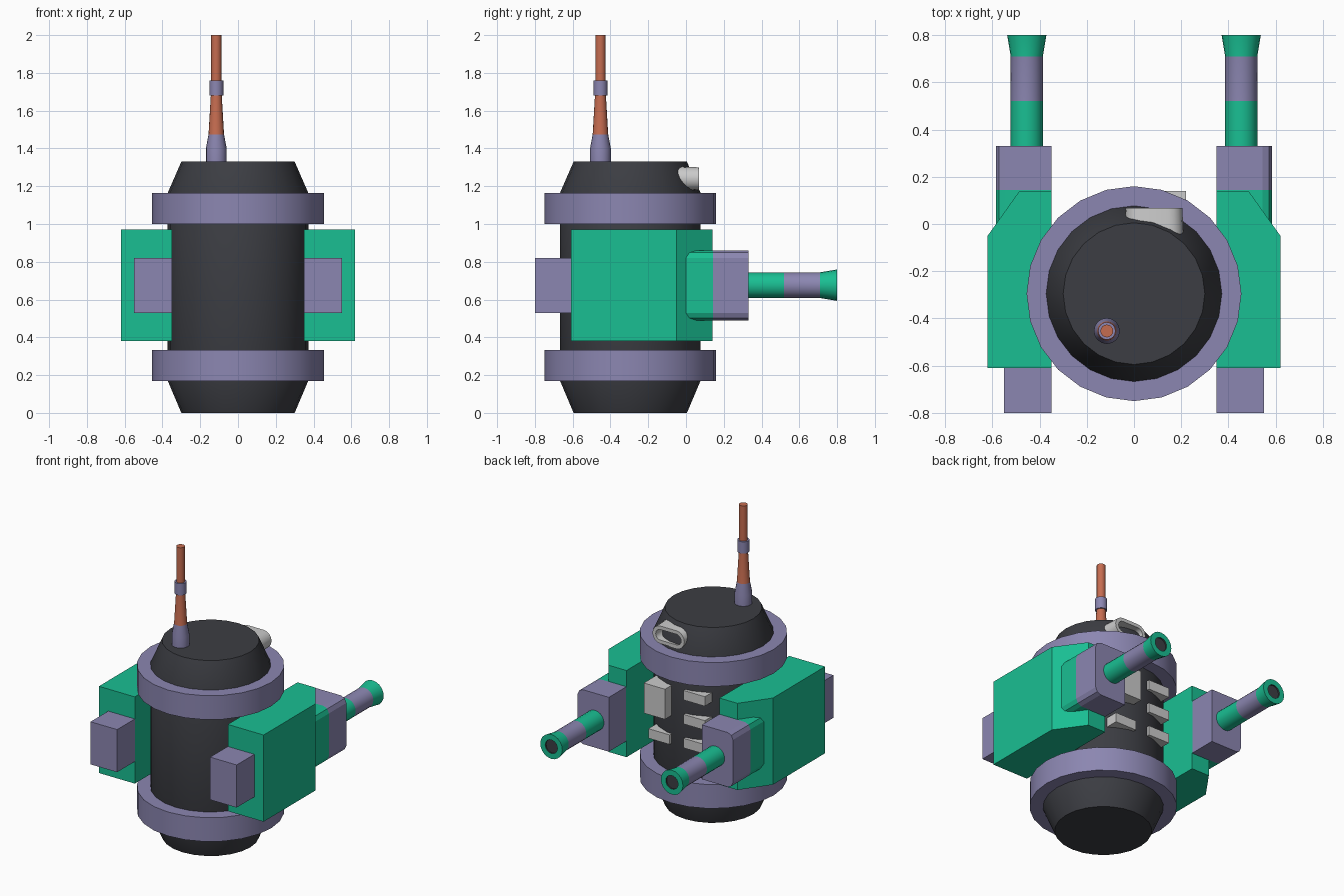
import bpy, bmesh
from math import sin, cos, pi, radians

if "Cube" in bpy.data.objects:
    bpy.data.objects.remove(bpy.data.objects["Cube"])


def material(name, rgb):
    m = bpy.data.materials.new(name)
    m.diffuse_color = (*rgb, 1)
    m.use_nodes = True
    m.node_tree.nodes["Principled BSDF"].inputs["Base Color"].default_value = m.diffuse_color
    return m


GREEN = material("green", (0.01, 0.52, 0.29))
PURPLE = material("purple", (0.26, 0.24, 0.44))
DARK = material("dark", (0.045, 0.047, 0.056))
RUST = material("rust", (0.56, 0.15, 0.08))


def loft(name, loops, mats=(), cap=True, smooth=False, mirror=False):
    """Skin consecutive loops of points; mats gives one material per segment."""
    bm = bmesh.new()
    rows = [[bm.verts.new(p) for p in loop] for loop in loops]
    used = list(dict.fromkeys(mats))
    slots = [used.index(m) for m in mats]
    n = len(rows[0])
    pairs = list(zip(rows, rows[1:]))
    if not cap:
        pairs.append((rows[-1], rows[0]))
    for k, (a, b) in enumerate(pairs):
        for i in range(n):
            j = (i + 1) % n
            f = bm.faces.new((a[i], a[j], b[j], b[i]))
            f.material_index = slots[min(k, len(slots) - 1)] if slots else 0
    if cap:
        for row, s in ((rows[0], 0), (rows[-1], -1)):
            bm.faces.new(row).material_index = slots[s] if slots else 0
    bmesh.ops.recalc_face_normals(bm, faces=bm.faces)
    mesh = bpy.data.meshes.new(name)
    bm.to_mesh(mesh)
    bm.free()
    for m in used:
        mesh.materials.append(m)
    ob = bpy.data.objects.new(name, mesh)
    bpy.context.collection.objects.link(ob)
    if smooth:
        bpy.ops.object.select_all(action='DESELECT')
        ob.select_set(True)
        bpy.context.view_layer.objects.active = ob
        bpy.ops.object.shade_smooth_by_angle(angle=radians(25))
    if mirror:
        ob.modifiers.new("mirror", 'MIRROR')
    return ob


def lathe(name, profile, centre, mats, n=24, along_y=False, **kw):
    """Turn (radius, position) pairs around a z or y axis."""
    u, v = centre
    loops = []
    for r, t in profile:
        ring = [(u + r * cos(2 * pi * i / n), v + r * sin(2 * pi * i / n)) for i in range(n)]
        loops.append([(a, t, b) if along_y else (a, b, t) for a, b in ring])
    return loft(name, loops, mats, smooth=True, **kw)


def box(name, x, y, z, mats=(), **kw):
    return loft(name, [[(x[0], y[0], h), (x[1], y[0], h), (x[1], y[1], h), (x[0], y[1], h)]
                       for h in z], mats, **kw)


# Main barrel-shaped body and its two bands
AXIS = (0, -0.295)
lathe("body", [(0.3, 0), (0.372, 0.17), (0.372, 1.165), (0.3, 1.33)], AXIS, [DARK] * 3)
for name, z in (("lower_band", 0.17), ("upper_band", 1.0)):
    lathe(name, [(0.455, z), (0.455, z + 0.163)], AXIS, [PURPLE])

# Antenna
lathe("antenna", [(0.055, 1.32), (0.055, 1.4), (0.041, 1.475), (0.029, 1.68), (0.037, 1.68),
                  (0.037, 1.76), (0.027, 1.76), (0.027, 2.0)], (-0.115, -0.453),
      [PURPLE, PURPLE, RUST, PURPLE, PURPLE, PURPLE, RUST], n=16)

# Side pods with a sloped outer corner, and the small blocks in front of them
pod = [(0.35, -0.61), (0.62, -0.61), (0.62, -0.05), (0.485, 0.14), (0.35, 0.14)]
loft("side_pod", [[(x, y, z) for x, y in pod] for z in (0.38, 0.97)], [GREEN], mirror=True)
box("pod_front_block", (0.35, 0.55), (-0.8, -0.61), (0.53, 0.82), [PURPLE], mirror=True)

# Gun housings with bevelled outer edges
section = [(0.35, 0.49), (0.545, 0.49), (0.572, 0.502), (0.585, 0.53),
           (0.585, 0.82), (0.572, 0.848), (0.545, 0.86), (0.35, 0.86)]
loft("gun_housing", [[(x, y, z) for x, z in section] for y in (-0.04, 0.143, 0.33)],
     [GREEN, PURPLE], mirror=True)

# Gun barrels with flared muzzles and dark bores
GUN = (0.454, 0.676)
lathe("gun_barrel", [(0.068, 0.32), (0.068, 0.52), (0.068, 0.71), (0.083, 0.8), (0.046, 0.8),
                     (0.046, 0.79)],
      GUN, [GREEN, PURPLE, GREEN, GREEN, DARK], n=20, along_y=True, mirror=True)

# Hollow rounded eyepiece on the rear of the top cone
def stadium(cx, cz, half, r, y, n=8):
    pts = []
    for side, start in ((1, -pi / 2), (-1, pi / 2)):
        for i in range(n + 1):
            a = start + pi * i / n
            pts.append((cx + side * half + r * cos(a), y, cz + r * sin(a)))
    return pts


loft("eyepiece", [stadium(0.085, 1.24, 0.06, r, y) for r, y in
                  ((0.066, -0.09), (0.06, 0.068), (0.036, 0.068), (0.036, -0.09))],
     cap=False, smooth=True)

# Control panels on the rear of the body
box("large_panel", (0.06, 0.22), (-0.02, 0.14), (0.715, 0.92))
box("small_panel", (0.06, 0.22), (-0.02, 0.09), (0.525, 0.59))
for i in range(3):
    z = 0.53 + 0.163 * i
    box(f"side_panel_{i + 1}", (-0.205, -0.045), (-0.02, 0.09), (z, z + 0.065))
